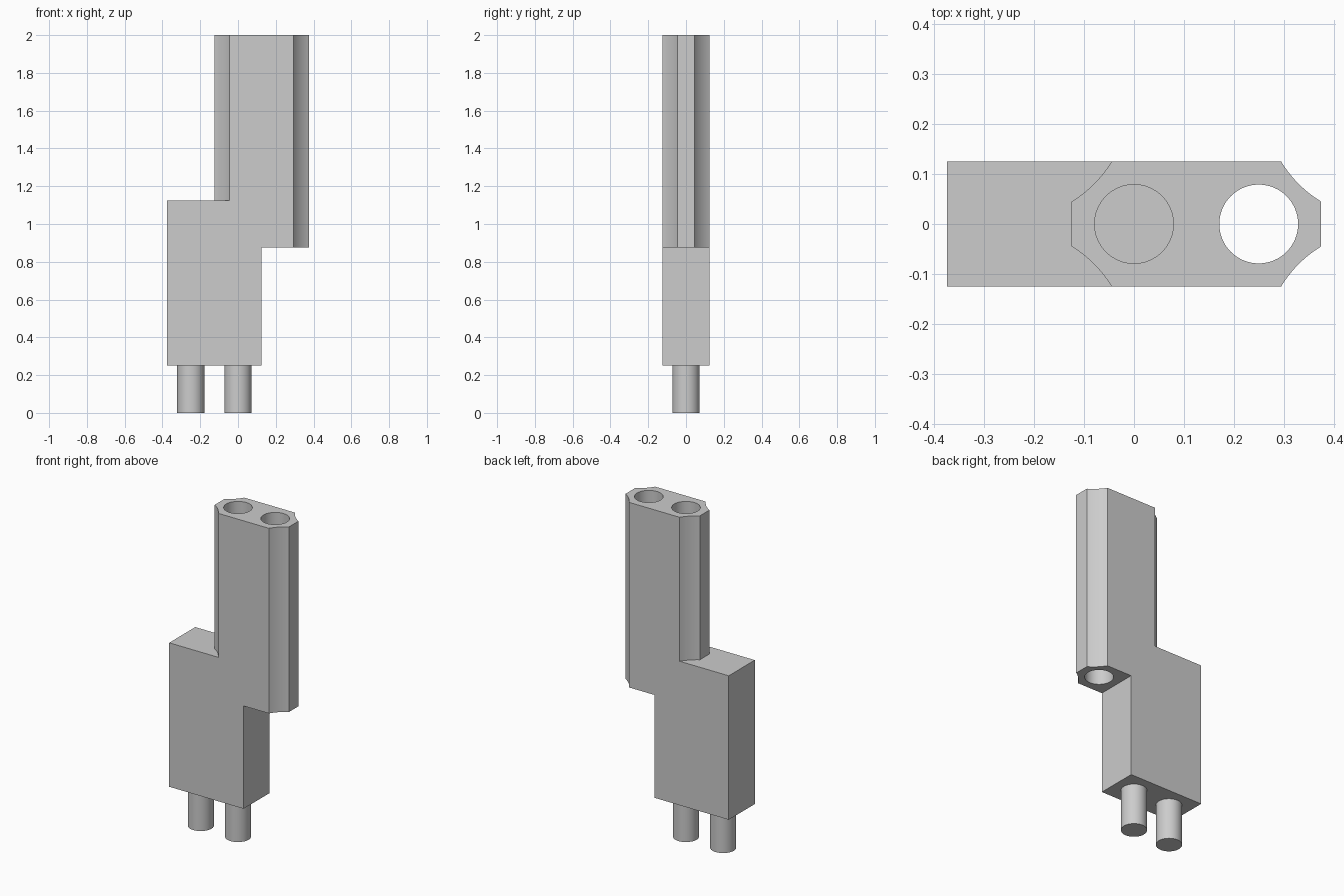
import bpy, bmesh, math

cube = bpy.data.objects.get("Cube")
if cube:
    bpy.data.objects.remove(cube, do_unlink=True)

PITCH = 0.25          # spacing between pins and between sockets
HALF = PITCH / 2      # half thickness of the housing
SEGMENTS = 64

grey = bpy.data.materials.new("light grey plastic")
grey.use_nodes = True
colour = (0.604, 0.604, 0.604, 1)
grey.diffuse_color = colour
grey.node_tree.nodes["Principled BSDF"].inputs["Base Color"].default_value = colour


def prism(name, outline, bottom, top):
    """Extrude a flat outline between two heights."""
    bm = bmesh.new()
    face = bm.faces.new([bm.verts.new((x, y, bottom)) for x, y in outline])
    new = bmesh.ops.extrude_face_region(bm, geom=[face])["geom"]
    verts = [v for v in new if isinstance(v, bmesh.types.BMVert)]
    bmesh.ops.translate(bm, verts=verts, vec=(0, 0, top - bottom))
    bmesh.ops.recalc_face_normals(bm, faces=bm.faces)
    mesh = bpy.data.meshes.new(name)
    bm.to_mesh(mesh)
    bm.free()
    mesh.materials.append(grey)
    obj = bpy.data.objects.new(name, mesh)
    bpy.context.collection.objects.link(obj)
    return obj


def circle(x, radius):
    angles = [2 * math.pi * i / SEGMENTS for i in range(SEGMENTS)]
    return [(x + radius * math.cos(a), radius * math.sin(a)) for a in angles]


def scalloped_outline(centre_x):
    """Two-cell outline with a concave arc at each corner."""
    radius = 0.24
    start = math.asin(HALF / radius)
    sweep = math.pi / 2 - 2 * start
    arc = [start + sweep * i / 10 for i in range(11)]
    corner = [(PITCH + HALF - radius * math.cos(a), PITCH - radius * math.sin(a))
              for a in arc]
    right = corner + [(x, -y) for x, y in reversed(corner)]
    left = [(-x, -y) for x, y in right]
    return [(centre_x + x, y) for x, y in right + left]


def combine(target, other, operation):
    mod = target.modifiers.new(operation.title(), "BOOLEAN")
    mod.object = other
    mod.operation = operation
    mod.solver = "EXACT"
    bpy.context.view_layer.objects.active = target
    bpy.ops.object.modifier_apply(modifier=mod.name)
    bpy.data.objects.remove(other, do_unlink=True)


def smooth(obj):
    bpy.ops.object.select_all(action="DESELECT")
    obj.select_set(True)
    bpy.context.view_layer.objects.active = obj
    bpy.ops.object.shade_smooth_by_angle(angle=math.radians(25))


# Stepped housing: plain lower block joined to the scalloped upper column
block = [(-0.375, -HALF), (HALF, -HALF), (HALF, HALF), (-0.375, HALF)]
housing = prism("housing", scalloped_outline(HALF), 0.875, 2.0)
combine(housing, prism("lower_block", block, 0.25, 1.125), "UNION")

# Sockets: the middle one stops at the lower block, the outer one runs through
for x, floor in ((0, 1.125), (PITCH, 0.8)):
    cutter = prism("socket_cutter", circle(x, 0.079), floor, 2.1)
    cutter.hide_render = True
    combine(housing, cutter, "DIFFERENCE")
smooth(housing)

# Pins under the lower block
for name, x in (("right_pin", -PITCH), ("middle_pin", 0)):
    smooth(prism(name, circle(x, 0.072), 0, 0.25))
